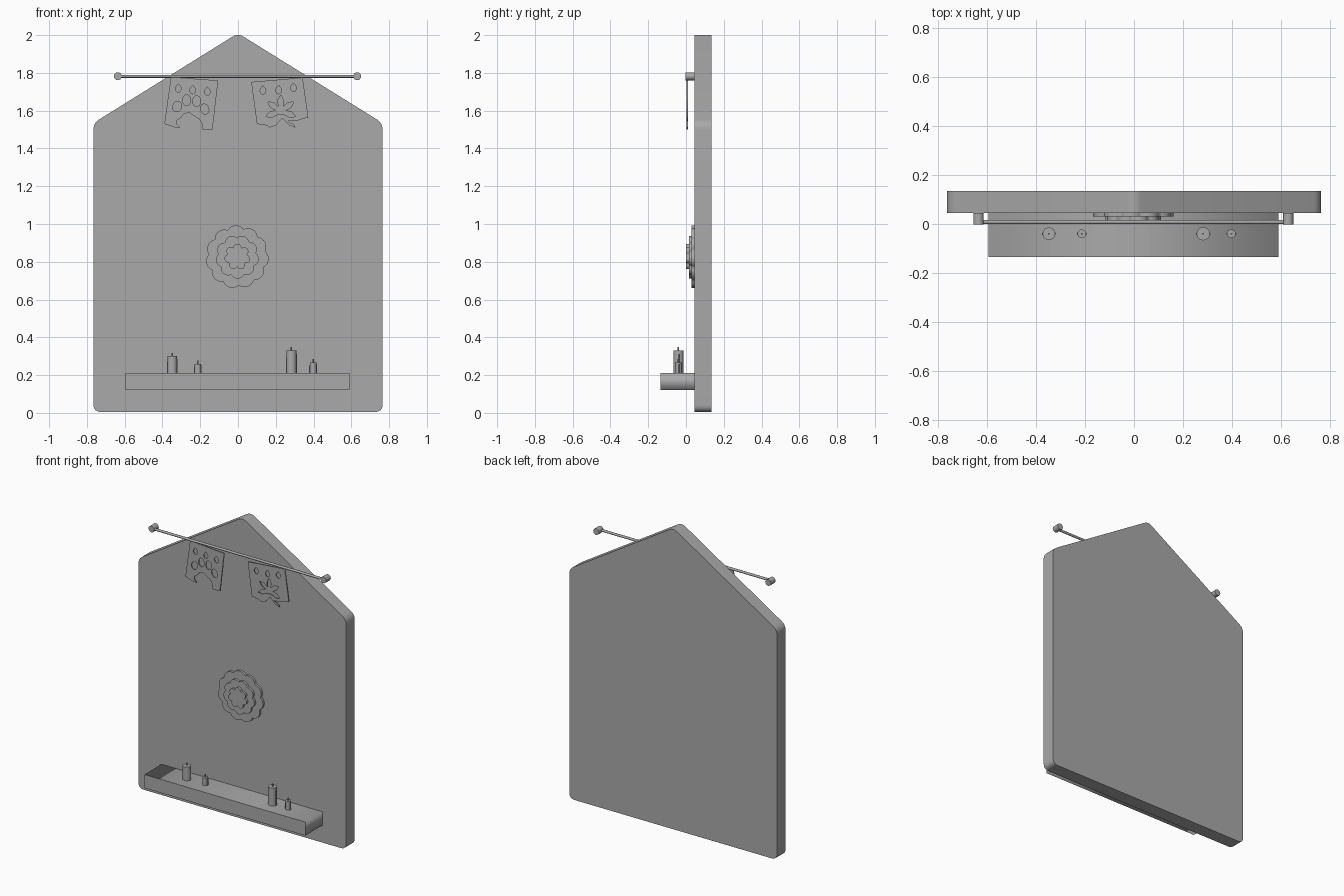
import bpy, bmesh, math
from mathutils import Vector, Matrix

cube = bpy.data.objects.get("Cube")
if cube:
    bpy.data.objects.remove(cube)

grey = bpy.data.materials.new("plain grey")
grey.use_nodes = True
grey.diffuse_color = (0.4, 0.4, 0.4, 1)
grey.node_tree.nodes["Principled BSDF"].inputs["Base Color"].default_value = (0.4, 0.4, 0.4, 1)


def add_object(name, bm):
    mesh = bpy.data.meshes.new(name)
    bmesh.ops.remove_doubles(bm, verts=bm.verts, dist=1e-5)
    bm.to_mesh(mesh)
    bm.free()
    mesh.materials.clear()
    mesh.materials.append(grey)
    obj = bpy.data.objects.new(name, mesh)
    bpy.context.collection.objects.link(obj)
    return obj


def plate(name, loops, y0, y1):
    """Front-facing outlines (x, z), inner loops being holes, extruded from y0 to y1."""
    curve = bpy.data.curves.new(name, 'CURVE')
    curve.dimensions, curve.fill_mode = '2D', 'BOTH'
    curve.extrude = (y1 - y0) / 2
    for loop in loops:
        spline = curve.splines.new('POLY')
        spline.points.add(len(loop) - 1)
        for p, (x, z) in zip(spline.points, loop):
            p.co = (x, z, 0, 1)
        spline.use_cyclic_u = True
    temp = bpy.data.objects.new(name + " outline", curve)
    mesh = bpy.data.meshes.new_from_object(temp)
    bm = bmesh.new()
    bm.from_mesh(mesh)
    bpy.data.objects.remove(temp)
    bpy.data.curves.remove(curve)
    bpy.data.meshes.remove(mesh)
    bm.transform(Matrix.Translation((0, (y0 + y1) / 2, 0)) @ Matrix.Rotation(math.pi / 2, 4, 'X'))
    return add_object(name, bm)


def rounded(corners, steps=6):
    """Round each (x, z, setback) corner of a polygon."""
    out = []
    for i, (x, z, r) in enumerate(corners):
        c = Vector((x, z))
        a = c + (Vector(corners[i - 1][:2]) - c).normalized() * r
        b = c + (Vector(corners[(i + 1) % len(corners)][:2]) - c).normalized() * r
        for k in range(steps + 1):
            t = k / steps
            out.append(tuple(a * (1 - t) ** 2 + c * 2 * t * (1 - t) + b * t * t))
    return out


def ellipse(x, z, rx, rz, tilt=0, n=16):
    c, s = math.cos(tilt), math.sin(tilt)
    pts = [(rx * math.cos(k * math.tau / n), rz * math.sin(k * math.tau / n)) for k in range(n)]
    return [(x + u * c - v * s, z + u * s + v * c) for u, v in pts]


def drop(x, z):
    return [(x, z + 0.024), (x + 0.012, z + 0.009), (x + 0.016, z - 0.004), (x + 0.009, z - 0.017),
            (x, z - 0.022), (x - 0.009, z - 0.017), (x - 0.016, z - 0.004), (x - 0.012, z + 0.009)]


def scallop(x, z, radius, petals, depth, turn=0, n=8):
    """Flower outline of round petals."""
    total = petals * n
    pts = []
    for k in range(total):
        a = k / total * math.tau + turn
        r = radius * (1 - depth + depth * abs(math.sin(petals * k / total * math.pi)) ** 0.8)
        pts.append((x + r * math.cos(a), z + r * math.sin(a)))
    return pts


def cylinder(bm, start, end, radius, sides=16):
    a, b = Vector(start), Vector(end)
    turn = (b - a).to_track_quat('Z', 'Y').to_matrix().to_4x4()
    bmesh.ops.create_cone(bm, cap_ends=True, segments=sides, radius1=radius, radius2=radius,
                          depth=(b - a).length, matrix=Matrix.Translation((a + b) / 2) @ turn)


def smooth(obj):
    bpy.ops.object.select_all(action='DESELECT')
    obj.select_set(True)
    bpy.context.view_layer.objects.active = obj
    bpy.ops.object.shade_smooth_by_angle(angle=math.radians(35))


# Gabled back board
BACK = 0.045
plate("back_board", [rounded([(-0.765, 0.005, 0.04), (0.765, 0.005, 0.04), (0.765, 1.535, 0.035),
                              (0, 2.01, 0.035), (-0.765, 1.535, 0.035)])], BACK, 0.135)

# Shelf
plate("shelf", [[(-0.595, 0.12), (0.59, 0.12), (0.59, 0.21), (-0.595, 0.21)]], -0.135, BACK)

# Hanging rod and its end brackets
ROD_Z = 1.782
bm = bmesh.new()
cylinder(bm, (-0.636, 0.008, ROD_Z), (0.631, 0.008, ROD_Z), 0.008, 12)
smooth(add_object("hanging_rod", bm))
for side, x in (("right", -0.636), ("left", 0.631)):
    bm = bmesh.new()
    cylinder(bm, (x, -0.003, ROD_Z), (x, BACK, ROD_Z), 0.021)
    smooth(add_object(side + "_rod_bracket", bm))

# Cut-out pennant with round holes and a bottom notch
outline = [(-0.355, 1.778), (-0.105, 1.76), (-0.135, 1.5), (-0.188, 1.5), (-0.19, 1.53),
           (-0.205, 1.555), (-0.23, 1.57), (-0.255, 1.588), (-0.285, 1.585), (-0.3, 1.565),
           (-0.322, 1.55), (-0.325, 1.53), (-0.305, 1.51), (-0.335, 1.512), (-0.39, 1.53)]
holes = [drop(-0.316, 1.718), drop(-0.24, 1.71), drop(-0.162, 1.702),
         ellipse(-0.322, 1.622, 0.023, 0.028, -0.3), ellipse(-0.272, 1.655, 0.021, 0.029),
         ellipse(-0.219, 1.65, 0.021, 0.029), ellipse(-0.176, 1.608, 0.021, 0.028, 0.3)]
plate("right_pennant", [outline] + holes, 0.003, 0.011)

# Cut-out pennant with a flower hole
outline = [(0.07, 1.752), (0.342, 1.775), (0.372, 1.565), (0.315, 1.548), (0.262, 1.545),
           (0.298, 1.525), (0.305, 1.51), (0.27, 1.523), (0.235, 1.56), (0.2, 1.522),
           (0.17, 1.51), (0.152, 1.522), (0.1, 1.53)]
petals = []
for i in range(5):
    a = math.radians(-20 + i * 55)
    for t, r in ((-0.45, 0.026), (-0.26, 0.058), (0, 0.085), (0.26, 0.058), (0.45, 0.026)):
        petals.append((0.226 + r * math.cos(a + t), 1.598 + r * math.sin(a + t)))
holes = [drop(0.132, 1.708), drop(0.215, 1.71), drop(0.294, 1.722), petals]
plate("left_pennant", [outline] + holes, 0.003, 0.011)

# Layered flower rosette
for name, radius, count, depth, front in (("outer", 0.167, 11, 0.1, 0.03),
                                          ("middle", 0.115, 9, 0.13, 0.015),
                                          ("inner", 0.069, 7, 0.25, 0.0)):
    plate(name + "_rosette", [scallop(-0.004, 0.826, radius, count, depth, 0.2)], front, front + 0.015)

# Candles with wax drips and wicks
for i, (x, r, top) in enumerate(((-0.348, 0.026, 0.3), (-0.213, 0.018, 0.26),
                                 (0.283, 0.027, 0.33), (0.398, 0.018, 0.267))):
    y, base = -0.04, 0.21
    bm = bmesh.new()
    cylinder(bm, (x, y, base), (x, y, top), r)
    for s, share in ((-1, 0.7), (1, 0.85)):
        drip_top = base + (top - base) * share
        cylinder(bm, (x + s * (r - 0.003), y, base), (x + s * (r - 0.003), y, drip_top), 0.006, 8)
    cylinder(bm, (x, y, top), (x, y, top + 0.018), 0.004, 8)
    smooth(add_object("candle_%d" % (i + 1), bm))
